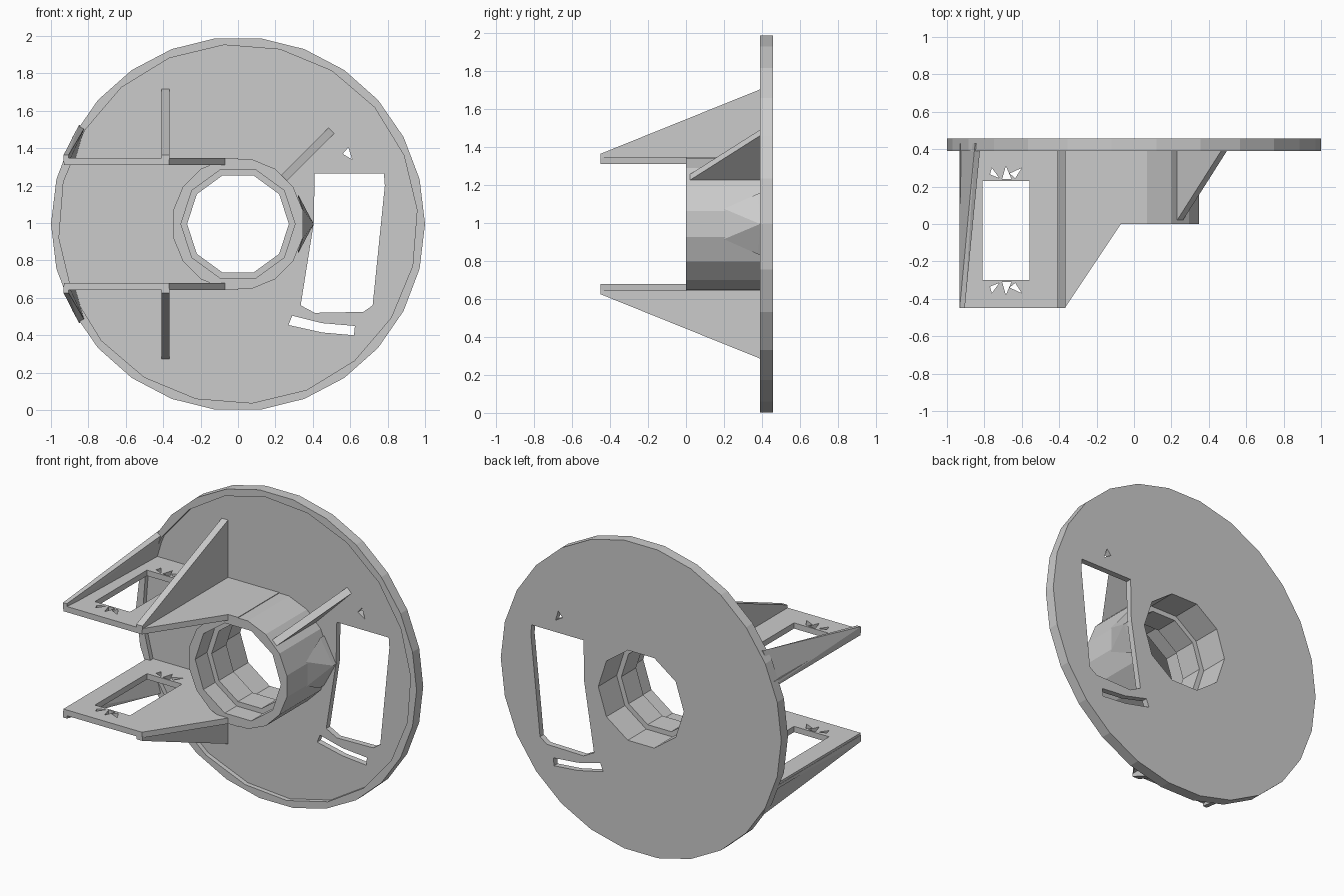
import bpy, bmesh, math
from mathutils import Vector, Matrix

if "Cube" in bpy.data.objects:
    bpy.data.objects.remove(bpy.data.objects["Cube"])

C = 0.995  # height of the disc axis

PLANES = {
    'xz': lambda a, b, t: (a, t, b),
    'xy': lambda a, b, t: (a, b, t),
    'yz': lambda a, b, t: (t, a, b),
}


def finish(name, bm):
    bmesh.ops.recalc_face_normals(bm, faces=bm.faces)
    me = bpy.data.meshes.new(name)
    bm.to_mesh(me)
    bm.free()
    ob = bpy.data.objects.new(name, me)
    bpy.context.collection.objects.link(ob)
    return ob


def prism(name, pts, plane, t0, t1):
    """Extrude a flat outline along the axis normal to its plane."""
    bm = bmesh.new()
    f = PLANES[plane]
    lo = [bm.verts.new(f(a, b, t0)) for a, b in pts]
    hi = [bm.verts.new(f(a, b, t1)) for a, b in pts]
    bm.faces.new(lo)
    bm.faces.new(hi)
    n = len(pts)
    for i in range(n):
        j = (i + 1) % n
        bm.faces.new((lo[i], lo[j], hi[j], hi[i]))
    return finish(name, bm)


def hull(name, pts):
    bm = bmesh.new()
    for p in pts:
        bm.verts.new(p)
    bmesh.ops.convex_hull(bm, input=bm.verts)
    return finish(name, bm)


def ngon(r, n, phase=0.0):
    return [(r * math.cos(2 * math.pi * (i + phase) / n),
             C + r * math.sin(2 * math.pi * (i + phase) / n)) for i in range(n)]


def cut(ob, cutters):
    for c in cutters:
        c.hide_render = True
        m = ob.modifiers.new('cut', 'BOOLEAN')
        m.operation = 'DIFFERENCE'
        m.solver = 'EXACT'
        m.object = c
    dg = bpy.context.evaluated_depsgraph_get()
    me = bpy.data.meshes.new_from_object(ob.evaluated_get(dg))
    ob.modifiers.clear()
    ob.data = me
    for c in cutters:
        bpy.data.objects.remove(c)


# Flange disc with raised rim, bore, window, slot and small hole
disc = prism('flange_disc', ngon(1.0, 26), 'xz', 0.39, 0.458)
window = [(0.41, 1.265), (0.78, 1.265), (0.785, 1.2), (0.72, 0.56), (0.67, 0.525),
          (0.41, 0.52), (0.335, 0.56), (0.405, 1.0)]
slot = [(0.29, 0.505), (0.27, 0.455), (0.45, 0.415), (0.62, 0.40), (0.625, 0.45), (0.45, 0.465)]
pin = [(0.56, 1.37), (0.59, 1.405), (0.61, 1.34)]
cut(disc, [prism('recess_cutter', ngon(0.96, 20, 0.25), 'xz', 0.2, 0.42)]
    + [prism('hole_cutter', p, 'xz', 0.3, 0.6)
       for p in (ngon(0.305, 10), window, slot, pin)])

# Hub tube with a counterbore from each end
hub = prism('hub_tube', ngon(0.355, 16, 0.5), 'xz', 0.0, 0.43)
cut(hub, [prism('bore_cutter', ngon(r, 10), 'xz', a, b)
          for r, a, b in ((0.272, -0.2, 0.7), (0.305, -0.1, 0.12), (0.305, 0.27, 0.6))])

# Flared foot of the hub, beside the window
hull('hub_foot', [(0.345, 0.2, C + s * 0.08) for s in (-1, 1)]
     + [(0.405, 0.39, C), (0.405, 0.43, C)]
     + [(0.32, y, C + s * 0.16) for s in (-1, 1) for y in (0.38, 0.43)])

# Diagonal rib from hub to disc
rib = prism('diagonal_rib', [(0.0, 0.33), (0.39, 0.68), (0.43, 0.715), (0.43, 0.33)],
            'yz', -0.022, 0.022)
rib.data.transform(Matrix.Translation((0, 0, C)) @ Matrix.Rotation(math.radians(45), 4, 'Y'))

# Upper and lower bracket arms, mirrored about the axis
outline = [(-0.93, 0.43), (-0.93, -0.45), (-0.37, -0.45), (-0.07, 0.0), (0.0, 0.0), (0.0, 0.43)]
opening = [(-0.81, -0.30), (-0.56, -0.30), (-0.56, 0.23), (-0.81, 0.23)]
for side, s in (('upper', 1), ('lower', -1)):
    plate = prism(side + '_arm_plate', outline, 'xy', C + s * 0.315, C + s * 0.352)
    cutters = [prism('opening_cutter', opening, 'xy', C + s * 0.2, C + s * 0.5)]
    # Small triangular relief holes at both ends of the opening
    for end in (-1, 1):
        for tri in ([(0.0, 0.345), (0.03, 0.275), (-0.02, 0.275)],
                    [(0.02, 0.305), (0.085, 0.335), (0.05, 0.28)],
                    [(-0.035, 0.28), (-0.075, 0.335), (-0.085, 0.30)]):
            pts = [(-0.685 + x, -0.035 + end * y) for x, y in tri]
            cutters.append(prism('relief_cutter', pts, 'xy', C + s * 0.2, C + s * 0.5))
    cut(plate, cutters)

    # Upright gusset
    prism(side + '_gusset', [(-0.45, C + s * 0.345), (-0.45, C + s * 0.37),
                             (0.43, C + s * 0.725), (0.43, C + s * 0.345)],
          'yz', -0.41, -0.365)

    # Leaning gusset along the disc edge
    hull(side + '_edge_gusset', [(x, y, C + s * h) for x, y, h in (
        (-0.932, -0.45, 0.33), (-0.932, -0.45, 0.37), (-0.905, -0.45, 0.37), (-0.905, -0.45, 0.33),
        (-0.932, 0.43, 0.33), (-0.875, 0.43, 0.33), (-0.85, 0.43, 0.53), (-0.82, 0.43, 0.515))])
